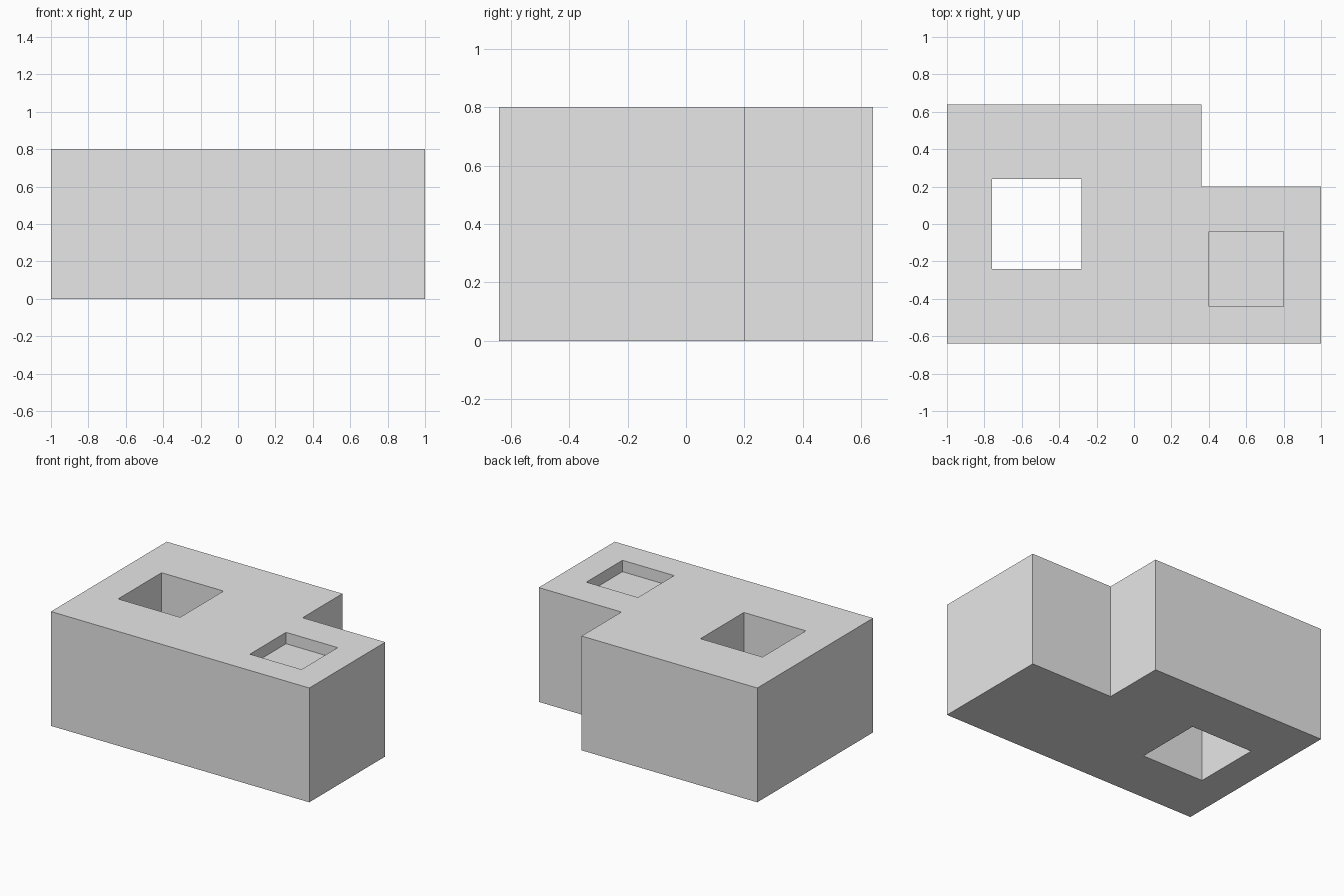
import bpy
import bmesh

old = bpy.data.objects.get("Cube")
if old:
    bpy.data.objects.remove(old, do_unlink=True)

grey = bpy.data.materials.new("light_grey")
grey.use_nodes = True
grey.diffuse_color = (0.8, 0.8, 0.8, 1)
grey.node_tree.nodes["Principled BSDF"].inputs["Base Color"].default_value = (0.8, 0.8, 0.8, 1)


def prism(name, outline, bottom, top):
    """Extrude a flat outline from bottom to top."""
    bm = bmesh.new()
    face = bm.faces.new([bm.verts.new((x, y, bottom)) for x, y in outline])
    result = bmesh.ops.extrude_face_region(bm, geom=[face])
    raised = [g for g in result["geom"] if isinstance(g, bmesh.types.BMVert)]
    bmesh.ops.translate(bm, verts=raised, vec=(0, 0, top - bottom))
    bmesh.ops.recalc_face_normals(bm, faces=bm.faces)
    mesh = bpy.data.meshes.new(name)
    bm.to_mesh(mesh)
    bm.free()
    mesh.materials.append(grey)
    obj = bpy.data.objects.new(name, mesh)
    bpy.context.collection.objects.link(obj)
    return obj


def square(cx, cy, size):
    h = size / 2
    return [(cx - h, cy - h), (cx + h, cy - h), (cx + h, cy + h), (cx - h, cy + h)]


def cut(body, cutter):
    """Subtract the cutter from the body, then discard it."""
    cutter.hide_render = True
    mod = body.modifiers.new(cutter.name, "BOOLEAN")
    mod.operation = "DIFFERENCE"
    mod.solver = "EXACT"
    mod.object = cutter
    bpy.context.view_layer.objects.active = body
    bpy.ops.object.modifier_apply(modifier=mod.name)
    bpy.data.objects.remove(cutter, do_unlink=True)


# L-shaped block with a notch in its back left corner
height = 0.8
block = prism("notched_block",
              [(-1, -0.64), (1, -0.64), (1, 0.2), (0.36, 0.2), (0.36, 0.64), (-1, 0.64)],
              0, height)

# Square shaft right through the block
cut(block, prism("shaft_cutter", square(-0.52, 0, 0.48), -0.2, height + 0.2))

# Shallow square pocket in the top
cut(block, prism("pocket_cutter", square(0.6, -0.24, 0.4), height - 0.08, height + 0.2))
